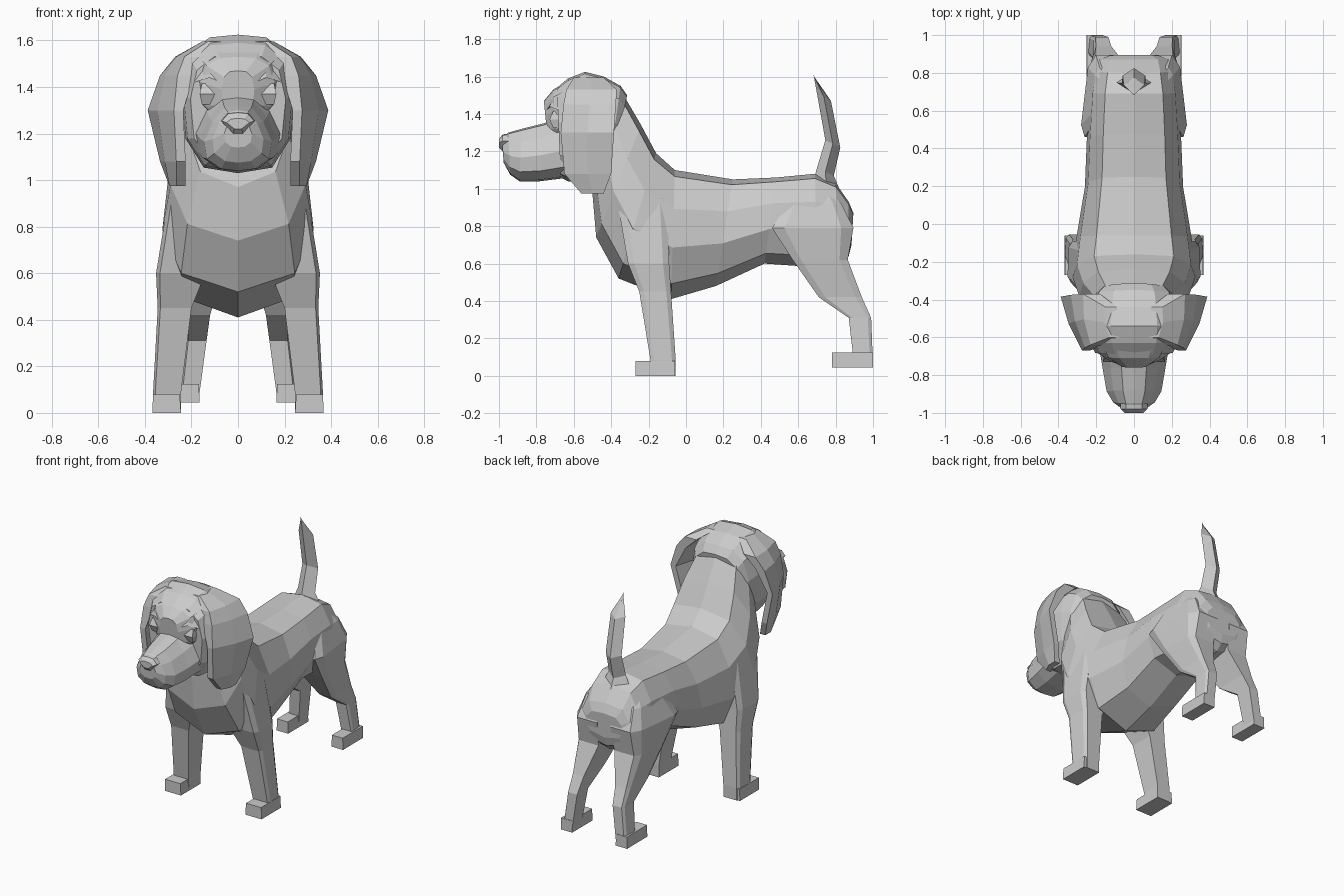
import bpy, bmesh

grey = bpy.data.materials.new("plain grey")
grey.diffuse_color = (0.6, 0.6, 0.6, 1)


def loft(name, rings, mirror=False):
    """Skin closed rings of equal point count, cap both ends, flat faces."""
    bm = bmesh.new()
    vs = [[bm.verts.new(p) for p in r] for r in rings]
    n = len(vs[0])
    for a, b in zip(vs, vs[1:]):
        for i in range(n):
            j = (i + 1) % n
            bm.faces.new((a[i], a[j], b[j], b[i]))
    bm.faces.new(vs[0])
    bm.faces.new(vs[-1][::-1])
    bmesh.ops.recalc_face_normals(bm, faces=bm.faces)
    me = bpy.data.meshes.new(name)
    bm.to_mesh(me)
    bm.free()
    me.materials.append(grey)
    ob = bpy.data.objects.new(name, me)
    bpy.context.collection.objects.link(ob)
    if mirror:
        m = ob.modifiers.new("Mirror", 'MIRROR')
        m.use_mirror_merge = False
    return ob


def section(shape, yt, zt, yb, zb, w):
    """Symmetric tilted ring: shape holds (fraction down, fraction of half width)."""
    half = [(f * w, yt + (yb - yt) * t, zt + (zb - zt) * t) for t, f in shape]
    return half + [(-x, y, z) for x, y, z in half[-2:0:-1]]


def quad(z, y0, y1, x0, x1):
    return [(x0, y0, z), (x1, y0, z), (x1, y1, z), (x0, y1, z)]


def limb(z, y0, y1, x0, x1, taper=0.01):
    """Leg ring with a slightly chamfered outer side, narrower at the back."""
    d, e = (y1 - y0) * 0.15, (x1 - x0) * 0.08
    return [(x0, y0, z), (x1 - e, y0, z), (x1, y0 + d, z),
            (x1 - taper * .6, y1 - d, z), (x1 - e - taper, y1, z), (x0, y1, z)]


# Torso and neck
trunk = [(0, 0), (.05, .65), (.3, .93), (.6, 1), (.88, .75), (1, 0)]
loft("body", [section(trunk, *r) for r in (
    (.895, .87, .885, .70, .14),
    (.87, .93, .87, .64, .195),
    (.80, 1.03, .83, .60, .215),
    (.69, 1.08, .70, .58, .235),
    (.48, 1.06, .42, .60, .25),
    (.25, 1.05, .16, .48, .26),
    (-.06, 1.10, -.08, .41, .305),
    (-.16, 1.19, -.36, .52, .325),
    (-.24, 1.34, -.48, .74, .29),
    (-.345, 1.52, -.50, .97, .215))])

# Skull
skull = [(0, 0), (.02, .5), (.14, .86), (.4, 1), (.75, .92), (.96, .6), (1, 0)]
loft("head", [section(skull, *r) for r in (
    (-.315, 1.50, -.40, 1.06, .18),
    (-.35, 1.55, -.42, 1.05, .215),
    (-.44, 1.60, -.47, 1.03, .235),
    (-.54, 1.625, -.55, 1.03, .245),
    (-.63, 1.59, -.63, 1.04, .235),
    (-.69, 1.54, -.67, 1.06, .205))])

# Forehead sloping down to the muzzle
loft("forehead", [section(skull, *r) for r in (
    (-.62, 1.585, -.60, 1.25, .21),
    (-.71, 1.53, -.69, 1.25, .155),
    (-.76, 1.47, -.74, 1.27, .07))])

# Muzzle and nose
snout = [(0, 0), (.03, .4), (.25, .75), (.55, 1), (.82, .92), (.97, .5), (1, 0)]
loft("muzzle", [section(snout, *r) for r in (
    (-.62, 1.40, -.62, 1.06, .19),
    (-.76, 1.35, -.78, 1.04, .165),
    (-.88, 1.32, -.89, 1.04, .145),
    (-.95, 1.30, -.94, 1.075, .11),
    (-.985, 1.27, -.975, 1.14, .06))])
tip = [(0, 0), (.05, .6), (.4, 1), (1, .3), (1, 0)]
loft("nose", [section(tip, *r) for r in (
    (-.92, 1.30, -.94, 1.19, .075),
    (-.98, 1.29, -.98, 1.20, .07),
    (-1.0, 1.265, -1.0, 1.22, .05))])

# Eyes and brows
loft("eye", [quad(1.325, -.71, -.64, .10, .155), quad(1.37, -.73, -.64, .085, .165),
             quad(1.415, -.71, -.64, .10, .155)], True)
loft("brow", [[(x, y, z), (x, y - .03, z), (x, y - .01, z + .035), (x, y + .06, z + .035)]
              for x, y, z in ((.06, -.72, 1.415), (.12, -.70, 1.44), (.19, -.655, 1.42))], True)


# Hanging ears
def ear_ring(z, yf, yb, xf, xb, th=.04):
    xm, ym = (xf + xb) / 2 + .015, (yf + yb) / 2
    return [(xf, yf, z), (xm, ym, z), (xb, yb, z),
            (xb - th, yb, z), (xm - th, ym, z), (xf - th, yf, z)]


loft("ear", [ear_ring(*r) for r in (
    (1.595, -.60, -.44, .13, .15, .06),
    (1.53, -.64, -.37, .23, .27, .09),
    (1.45, -.655, -.375, .26, .335, .07),
    (1.30, -.67, -.385, .275, .388),
    (1.08, -.65, -.40, .265, .335),
    (.975, -.56, -.44, .265, .295))], True)

# Front legs with shoulders
loft("front_leg", [limb(*r) for r in (
    (1.13, -.30, -.22, .12, .20),
    (.95, -.37, -.10, .10, .295),
    (.60, -.31, -.09, .14, .352),
    (.45, -.25, -.08, .20, .345),
    (.085, -.19, -.055, .245, .365),
    (0, -.18, -.055, .245, .365))], True)
loft("front_paw", [quad(0, -.27, -.06, .245, .368), quad(.08, -.27, -.06, .25, .365)], True)

# Hind legs with thighs
loft("hind_leg", [limb(*r) for r in (
    (1.0, .62, .76, .06, .16),
    (.92, .54, .83, .06, .225, .03),
    (.79, .46, .895, .05, .28, .06),
    (.62, .57, .865, .06, .255, .03),
    (.42, .71, .94, .12, .22),
    (.31, .87, .99, .135, .22),
    (.05, .90, 1.0, .17, .25))], True)
loft("hind_paw", [quad(.045, .78, 1.0, .165, .252), quad(.125, .78, 1.0, .168, .25)], True)

# Upright tail
loft("tail", [[(-w, (a + b) / 2, z), (0, a, z + .02), (w, (a + b) / 2, z), (0, b, z - .02)]
              for z, a, b, w in ((1.02, .68, .82, .10), (1.09, .70, .79, .065),
                                 (1.24, .745, .825, .06), (1.49, .70, .775, .055),
                                 (1.60, .68, .69, .004))])
